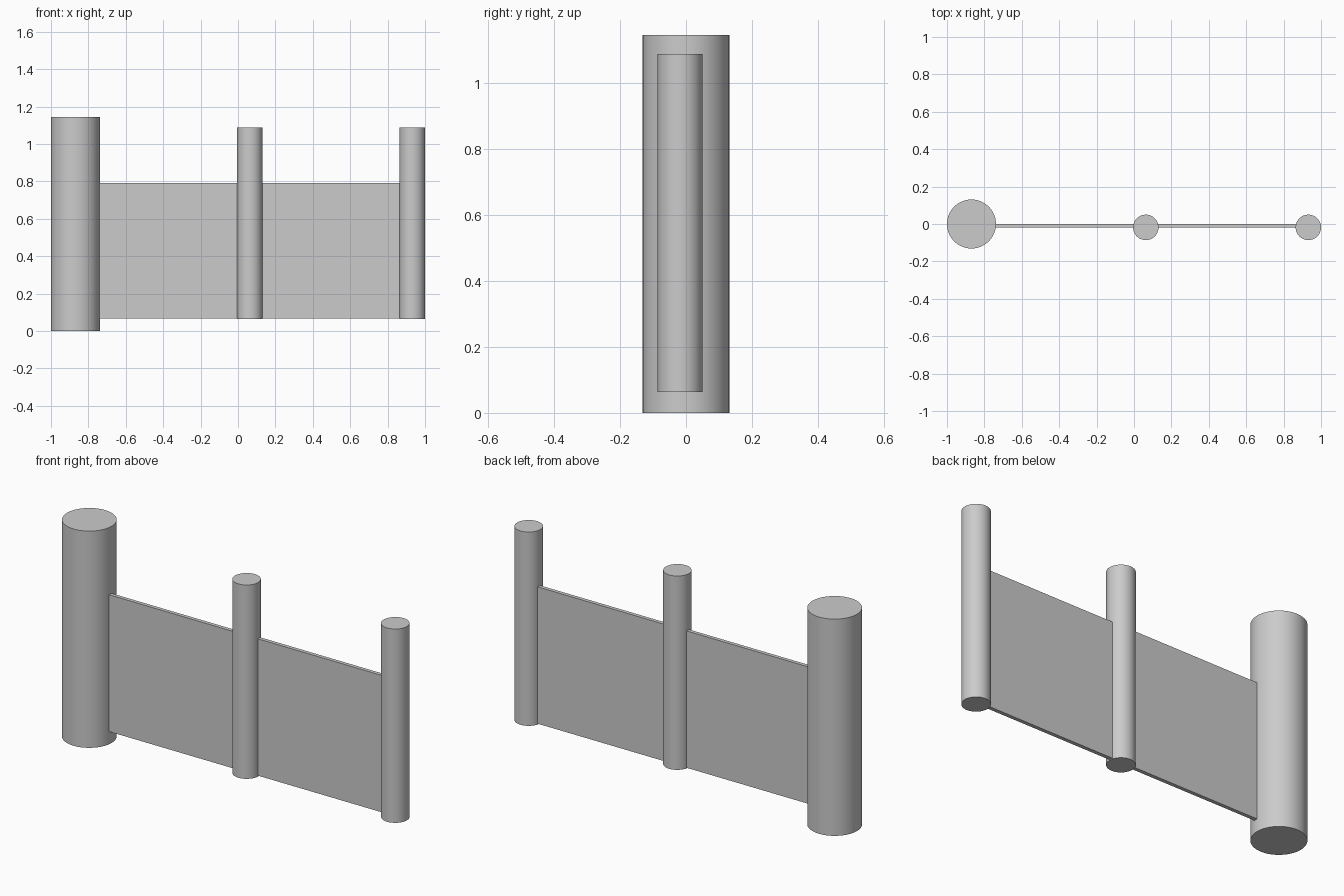
import bpy

cube = bpy.data.objects.get("Cube")
if cube:
    bpy.data.objects.remove(cube, do_unlink=True)

# One plain grey for everything
grey = bpy.data.materials.new("plain grey")
grey.use_nodes = True
colour = (0.6, 0.6, 0.6, 1)
grey.diffuse_color = colour
grey.node_tree.nodes["Principled BSDF"].inputs["Base Color"].default_value = colour


def post(name, x, y, radius, bottom, top):
    bpy.ops.mesh.primitive_cylinder_add(
        vertices=64, radius=radius, depth=top - bottom,
        location=(x, y, (bottom + top) / 2))
    obj = bpy.context.object
    obj.name = name
    obj.data.materials.append(grey)
    bpy.ops.object.shade_smooth_by_angle()


def panel(name, x0, x1):
    bottom, top, back, front = 0.067, 0.79, 0.0, -0.02
    bpy.ops.mesh.primitive_cube_add(
        size=1, location=((x0 + x1) / 2, (back + front) / 2, (bottom + top) / 2))
    obj = bpy.context.object
    obj.name = name
    obj.scale = (x1 - x0, back - front, top - bottom)
    bpy.ops.object.transform_apply(location=False, rotation=False, scale=True)
    obj.data.materials.append(grey)


# Thick end post and two thinner raised posts
END_X, MID_X, FAR_X = -0.869, 0.063, 0.932
post("thick_end_post", END_X, 0, 0.131, 0, 1.145)
post("middle_post", MID_X, -0.018, 0.068, 0.063, 1.087)
post("thin_end_post", FAR_X, -0.018, 0.068, 0.063, 1.087)

# Thin panels running between the posts
panel("right_panel", END_X + 0.12, MID_X - 0.06)
panel("left_panel", MID_X + 0.06, FAR_X - 0.06)
